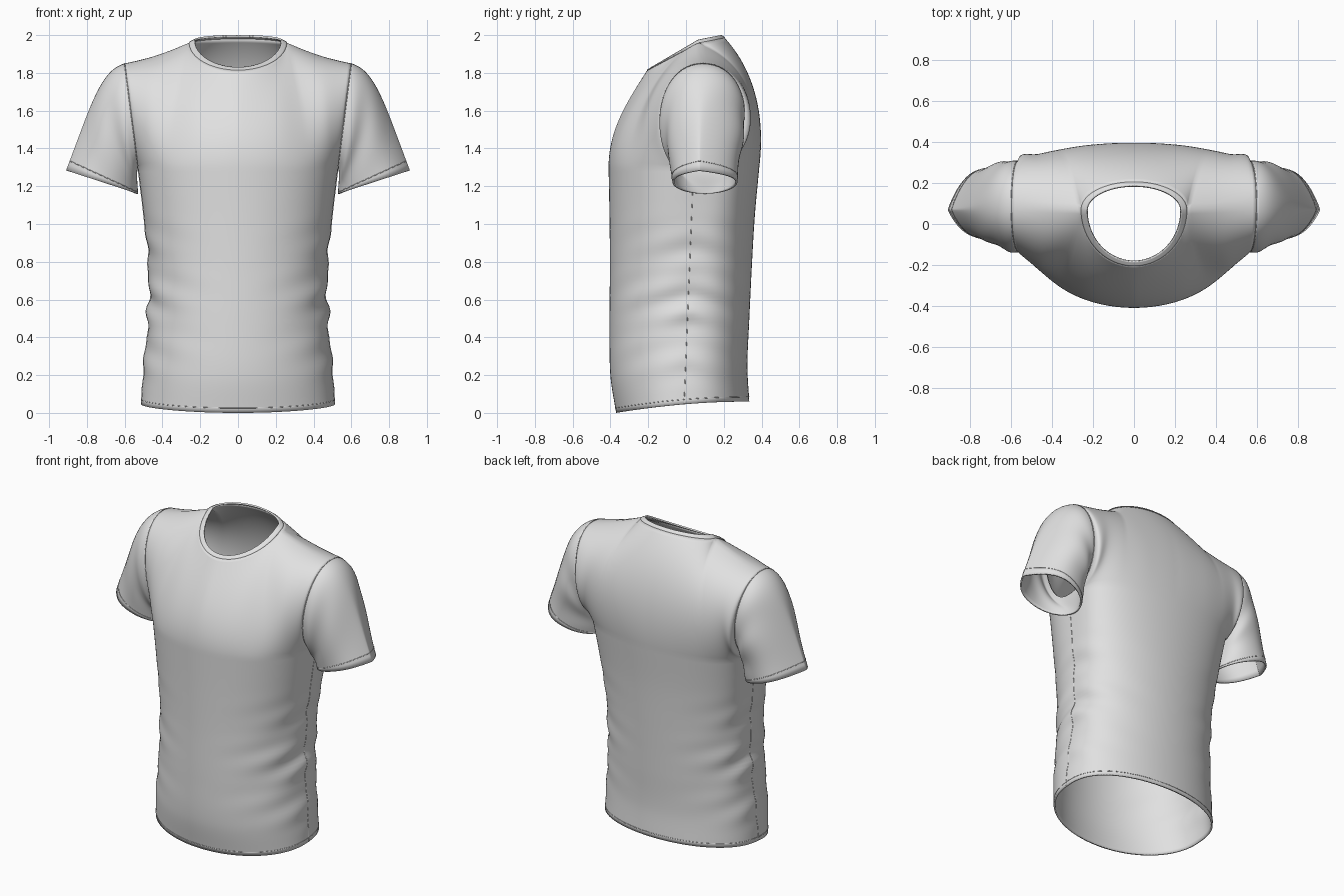
import bpy, bmesh, math
from mathutils import Vector as V

if "Cube" in bpy.data.objects:
    bpy.data.objects.remove(bpy.data.objects["Cube"])

cloth = bpy.data.materials.new("light grey cotton")
cloth.diffuse_color = (0.75, 0.75, 0.75, 1)
cloth.use_nodes = True
cloth.node_tree.nodes["Principled BSDF"].inputs["Base Color"].default_value = cloth.diffuse_color

NU, LOW, UP = 36, 56, 30          # columns per quarter, rows below / above the armpit
ZA = 1.3                          # armpit height


def spline(keys, t):
    """Smooth curve through (t, values...) keys."""
    n = len(keys)
    i = max(k for k in range(n - 1) if keys[k][0] <= t + 1e-9)
    a, b = keys[i], keys[i + 1]
    p, q = keys[max(i - 1, 0)], keys[min(i + 2, n - 1)]
    h = b[0] - a[0]
    s = (t - a[0]) / h
    out = []
    for k in range(1, len(a)):
        m0 = (b[k] - p[k]) / (b[0] - p[0]) * h
        m1 = (q[k] - a[k]) / (q[0] - a[0]) * h
        out.append((2*s**3 - 3*s*s + 1)*a[k] + (s**3 - 2*s*s + s)*m0
                   + (3*s*s - 2*s**3)*b[k] + (s**3 - s*s)*m1)
    return out


def bezier(a, b, c, d, t):
    r = 1 - t
    return a*r**3 + b*3*r*r*t + c*3*r*t*t + d*t**3


# Trunk profile: level, half width, front y, back y
TRUNK = [(0, .512, -.37, .335), (.15, .50, -.40, .325), (.35, .477, -.405, .335),
         (.6, .474, -.403, .35), (.8, .50, -.405, .365), (1, .53, -.41, .388)]
# Yoke columns: u, start tangent (offset), end handle (position)
FRONT = [(0, 0, 0, .2, 0, -.31, 1.65), (.25, 0, 0, .2, .19, -.25, 1.71),
         (.5, 0, -.01, .22, .29, -.14, 1.88), (.75, 0, -.11, .2, .45, -.18, 1.86),
         (1, 0, -.25, 0, .6, -.2, 1.85)]
BACK = [(0, 0, .03, .25, 0, .375, 1.8), (.25, .005, .04, .25, .21, .375, 1.8),
        (.5, .01, .07, .25, .33, .375, 1.83), (.75, 0, .16, .22, .47, .36, 1.84),
        (1, 0, .35, 0, .6, .39, 1.85)]


def trunk(u, t, back):
    w, yf, yb = spline(TRUNK, t)
    yc = -.01 + .05*t
    a = u*math.pi/2
    c = max(math.cos(a), 0)
    x = w*math.sin(a)
    y = yc + (yb - yc)*c**(.8 - .28*t*t) if back else yc + (yf - yc)*c**(.9 - .08*t*t)
    if u == 1:
        y = yc
    hem = .06*(1 - min(1, max(0, (.33 - y)/.7))**2)
    z = hem + (ZA - hem)*t
    # soft diagonal folds that fade away from the side seams
    bell = math.exp(-((z - .58)/.33)**2)*min(1, (1 - t)*4)
    fold = bell*u*u*(.008*math.sin(28*z - 9*u + 2) + .005*math.sin(47*z - 6*u + 1))
    r = 1 + fold/.45
    return V((x*r, y*r, z))


def top_edge(u, back):
    """Neckline for the inner half, shoulder seam for the outer half."""
    if u <= .5:
        s, c = math.sin(math.pi*u), math.cos(math.pi*u)
        return V((.258*s, .07 + .135*c, 1.96 + .025*c)) if back else \
            V((.258*s, .07 - .275*c, 1.96 - .145*c))
    k = (u - .5)*2
    p = V((.258, .07, 1.96)).lerp(V((.6, .09, 1.85)), k)
    p.z -= .012*math.sin(math.pi*k)
    return p


def yoke(u, v, back):
    k = spline(BACK if back else FRONT, u)
    p0 = trunk(u, 1, back)
    return bezier(p0, p0 + V(k[:3]), V(k[3:]), top_edge(u, back), v)


def panel(u, j, back):
    return trunk(u, j/LOW, back) if j <= LOW else yoke(u, (j - LOW)/UP, back)


def build(name, grids, thick, offset=-1):
    """Mesh from grids of (rows, flip), mirrored and given cloth thickness."""
    bm = bmesh.new()
    for rows, flip in grids:
        vs = [[bm.verts.new(p) for p in r] for r in rows]
        for r, s in zip(vs, vs[1:]):
            for i in range(len(r) - 1):
                f = [r[i], r[i+1], s[i+1], s[i]]
                bm.faces.new(f[::-1] if flip else f).smooth = True
    bmesh.ops.remove_doubles(bm, verts=bm.verts, dist=1e-5)
    me = bpy.data.meshes.new(name)
    bm.to_mesh(me)
    bm.free()
    me.materials.append(cloth)
    ob = bpy.data.objects.new(name, me)
    bpy.context.collection.objects.link(ob)
    ob.modifiers.new("mirror", 'MIRROR').merge_threshold = .0005
    so = ob.modifiers.new("cloth", 'SOLIDIFY')
    so.thickness, so.offset = thick, offset
    return ob


def stitch(name, pts, radius=.002):
    """Thin raised seam line on both sides of the shirt."""
    cu = bpy.data.curves.new(name, 'CURVE')
    cu.dimensions = '3D'
    cu.bevel_depth, cu.bevel_resolution = radius, 1
    for sx in (1, -1):
        sp = cu.splines.new('POLY')
        sp.points.add(len(pts) - 1)
        for q, p in zip(sp.points, pts):
            q.co = (p.x*sx, p.y, p.z, 1)
    cu.materials.append(cloth)
    ob = bpy.data.objects.new(name, cu)
    bpy.context.collection.objects.link(ob)


# Body: front and back panels
us = [i/NU for i in range(NU + 1)]
build("shirt_body", [([[panel(u, j, b) for u in us] for j in range(LOW + UP + 1)], b)
                     for b in (False, True)], .01)

# Sleeves: lofted from the armhole to the cuff
N = 28
arm = [yoke(1, i/N, False) for i in range(N + 1)] + \
      [yoke(1, 1 - i/N, True) for i in range(1, N + 1)]


def sleeve(i, t):
    a = -math.pi/2 + math.pi*i/N
    s, c = math.sin(a), math.cos(a)
    k = (1 + s)/2
    # the cuff opening narrows towards its outer end
    lens = c*abs(c)**(.7*max(s, 0))
    cuff = V((.72 + .19*s, .1 - .03*max(s, 0)**2 - .172*lens, 1.222 + .062*s))
    h1 = arm[i] + V((.01 + .12*k, -.01*c, -.05 + .015*k))
    h2 = cuff + V((-.13*k, -.015*c, .06 + .28*k))
    p = bezier(arm[i], h1, h2, cuff, t)
    # faint drag folds
    p.y -= c*.006*math.sin(9*t + 3*a)*math.sin(math.pi*t)
    return p


ring = range(2*N + 1)
build("sleeves", [([[sleeve(i, j/30) for i in ring] for j in range(31)], True)], .01)

# Ribbed collar band around the neck opening
neck = [top_edge(i/40, False) for i in range(21)] + \
       [top_edge(.5 - i/40, True) for i in range(1, 21)]
rows = []
for j in range(5):
    d = j/4
    rows.append([V((p.x*(1 - .11*d), .02 + (p.y - .02)*(1 - .1*d), p.z + .014*d)) for p in neck])
build("collar", [(rows, False)], .01, -.5)

# Seam lines: hem, cuffs, armholes, sides
stitch("hem_stitch", [trunk(u, .02, False) for u in us] + [trunk(u, .02, True) for u in us[::-1]])
stitch("cuff_stitch", [sleeve(i, .95) for i in ring])
stitch("armhole_seam", arm)
stitch("side_seam", [trunk(1, j/LOW, False) for j in range(LOW + 1)])
